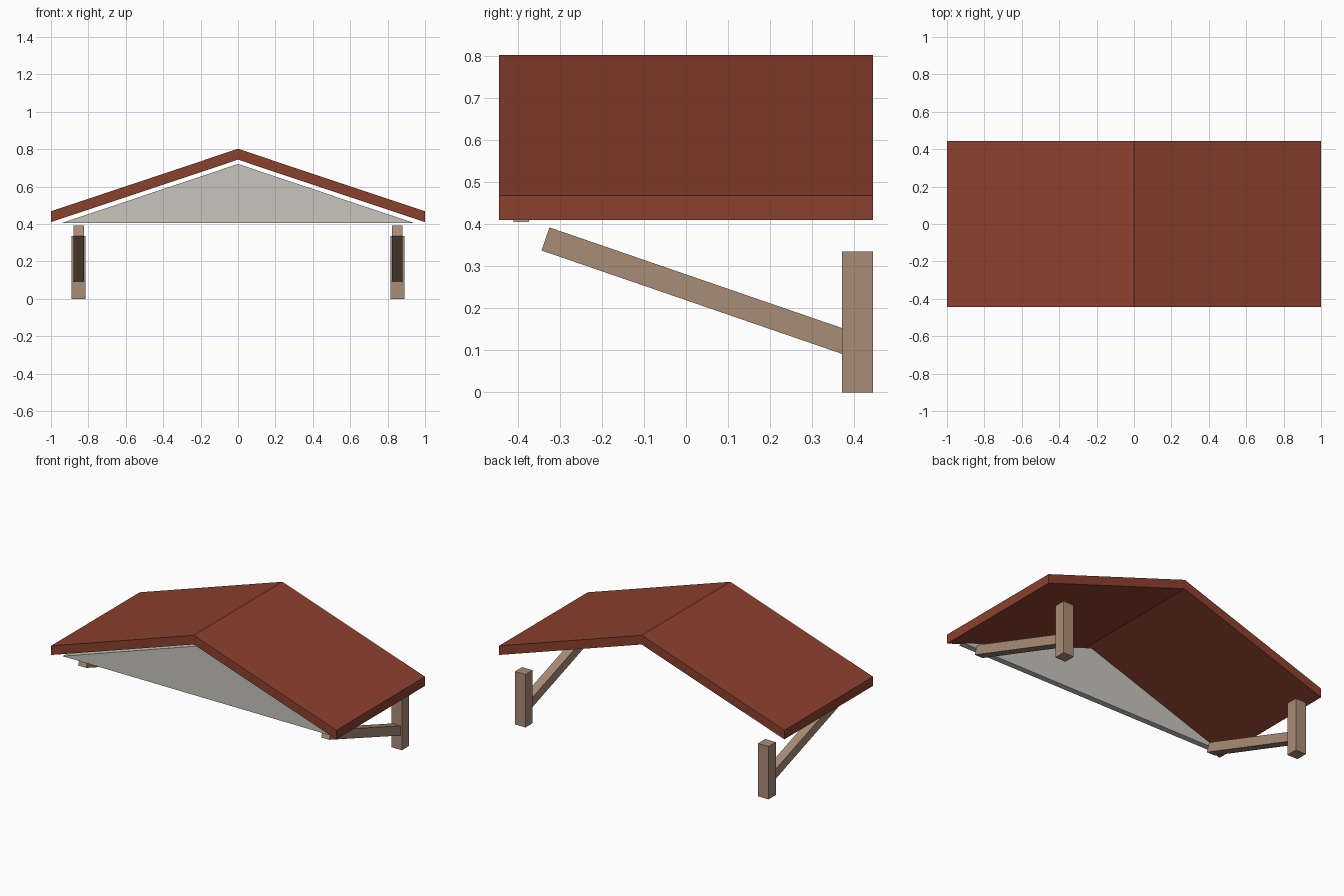
import bpy
import bmesh
from mathutils import Vector

cube = bpy.data.objects.get("Cube")
if cube:
    bpy.data.objects.remove(cube, do_unlink=True)


def material(name, color):
    mat = bpy.data.materials.new(name)
    mat.use_nodes = True
    mat.diffuse_color = (*color, 1)
    mat.node_tree.nodes["Principled BSDF"].inputs["Base Color"].default_value = (*color, 1)
    return mat


red = material("roof_red", (0.26, 0.052, 0.027))
wood = material("light_wood", (0.40, 0.265, 0.18))
plaster = material("pale_plaster", (0.58, 0.56, 0.505))


def prism(name, points, offset, mat):
    """Extrude a flat outline along an offset vector."""
    bm = bmesh.new()
    face = bm.faces.new([bm.verts.new(p) for p in points])
    result = bmesh.ops.extrude_face_region(bm, geom=[face], use_keep_orig=True)
    moved = [g for g in result["geom"] if isinstance(g, bmesh.types.BMVert)]
    bmesh.ops.translate(bm, verts=moved, vec=offset)
    bmesh.ops.recalc_face_normals(bm, faces=bm.faces)
    mesh = bpy.data.meshes.new(name)
    bm.to_mesh(mesh)
    bm.free()
    obj = bpy.data.objects.new(name, mesh)
    bpy.context.collection.objects.link(obj)
    mesh.materials.append(mat)
    return obj


# Pitched roof slab
profile = [(-1, 0.41), (0, 0.744), (1, 0.41), (1, 0.468), (0, 0.802), (-1, 0.468)]
prism("roof", [(x, -0.444, z) for x, z in profile], (0, 0.888, 0), red)

# Gable panel
gable = [(-0.942, 0.405), (0.942, 0.405), (0, 0.721)]
prism("gable_panel", [(x, -0.41, z) for x, z in gable], (0, 0.037, 0), plaster)

# Wall posts and sloping braces
start, end = Vector((0, -0.334, 0.3645)), Vector((0, 0.4, 0.112))
along = (end - start).normalized()
across = Vector((0, -along.z, along.y)) * 0.029
for side, x in (("right", -0.852), ("left", 0.852)):
    post = [(x - 0.037, y, z) for y, z in ((0.371, 0), (0.444, 0), (0.444, 0.335), (0.371, 0.335))]
    prism(side + "_post", post, (0.074, 0, 0), wood)
    shift = Vector((x - 0.0285, 0, 0))
    brace = [shift + p for p in (start - across, end - across, end + across, start + across)]
    prism(side + "_brace", brace, (0.057, 0, 0), wood)
